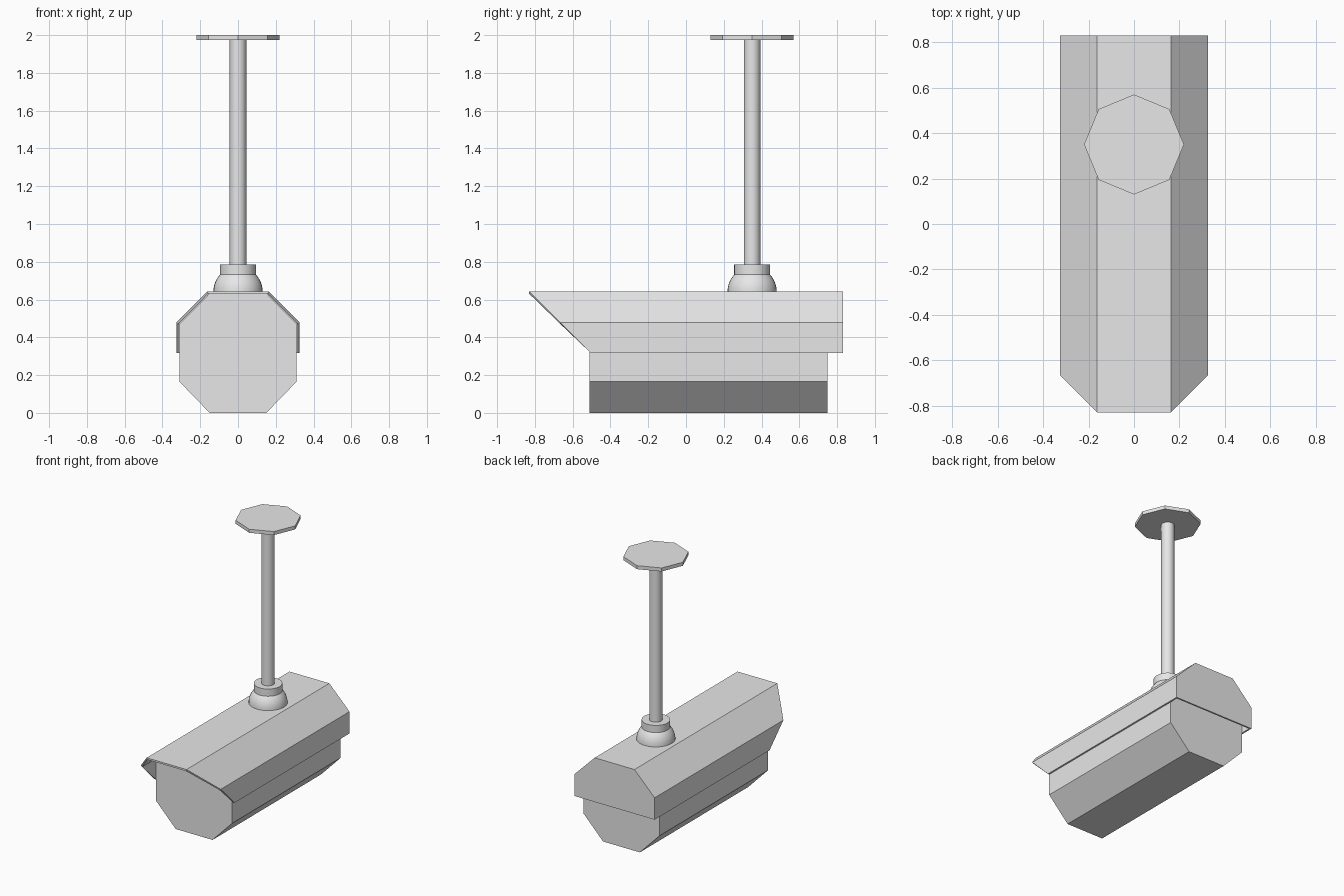
import bpy
import bmesh
import math

if "Cube" in bpy.data.objects:
    bpy.data.objects.remove(bpy.data.objects["Cube"], do_unlink=True)

grey = bpy.data.materials.new("light_grey")
grey.use_nodes = True
GREY = (0.8, 0.8, 0.8, 1)
grey.diffuse_color = GREY
grey.node_tree.nodes["Principled BSDF"].inputs["Base Color"].default_value = GREY

MOUNT_Y = 0.35


def add_object(name, bm):
    bmesh.ops.recalc_face_normals(bm, faces=bm.faces)
    mesh = bpy.data.meshes.new(name)
    bm.to_mesh(mesh)
    bm.free()
    mesh.materials.append(grey)
    obj = bpy.data.objects.new(name, mesh)
    bpy.context.collection.objects.link(obj)
    return obj


def mirrored(half):
    """Complete a right-to-left outline from its right half."""
    return half + [(-x, z) for x, z in reversed(half)]


def loft(bm, outline, front, back, closed):
    """Join a front and a back copy of an outline; front is a function of z."""
    a = [bm.verts.new((x, front(z), z)) for x, z in outline]
    b = [bm.verts.new((x, back, z)) for x, z in outline]
    n = len(outline)
    for i in range(n if closed else n - 1):
        j = (i + 1) % n
        bm.faces.new((a[i], a[j], b[j], b[i]))
    bm.faces.new(b)
    if closed:
        bm.faces.new(a)


def turned(name, profile, sides, smooth=True):
    """Revolve a radius/height profile about the mount axis, with end caps."""
    bm = bmesh.new()
    rings = []
    for r, z in profile:
        angles = [2 * math.pi * i / sides for i in range(sides)]
        rings.append([bm.verts.new((r * math.cos(t), MOUNT_Y + r * math.sin(t), z))
                      for t in angles])
    for low, high in zip(rings, rings[1:]):
        for i in range(sides):
            j = (i + 1) % sides
            bm.faces.new((low[i], low[j], high[j], high[i]))
    bm.faces.new(rings[0])
    bm.faces.new(rings[-1])
    obj = add_object(name, bm)
    if smooth:
        bpy.ops.object.select_all(action='DESELECT')
        obj.select_set(True)
        bpy.context.view_layer.objects.active = obj
        bpy.ops.object.shade_smooth_by_angle(angle=math.radians(35))
    return obj


# Eight-sided camera body
bm = bmesh.new()
loft(bm, mirrored([(-0.15, 0), (-0.31, 0.165), (-0.31, 0.472), (-0.153, 0.63)]),
     lambda z: -0.51, 0.75, True)
add_object("camera_body", bm)

# Thin hood, open below, with a slanted front and a closed back
bm = bmesh.new()
loft(bm, mirrored([(-0.326, 0.318), (-0.326, 0.479), (-0.162, 0.643)]),
     lambda z: -0.83 + (0.643 - z), 0.83, False)
hood = add_object("hood", bm)
# Make the shell's outside face outward before thickening it inward
top = max(hood.data.polygons, key=lambda p: p.center.z)
if top.normal.z < 0:
    hood.data.flip_normals()
shell = hood.modifiers.new("shell", 'SOLIDIFY')
shell.thickness = 0.012
shell.offset = -1
shell.use_even_offset = True

# Ceiling mount
dome = [(0.13 * math.cos(t), 0.643 + 0.13 * math.sin(t))
        for t in (math.radians(45 * i / 6) for i in range(7))]
turned("mount_dome", dome, 32)
turned("mount_collar", [(0.095, 0.732), (0.095, 0.785)], 32)
turned("mount_pole", [(0.044, 0.78), (0.044, 1.98)], 24)
turned("ceiling_plate", [(0.22, 1.974), (0.22, 2.0)], 8, smooth=False)
